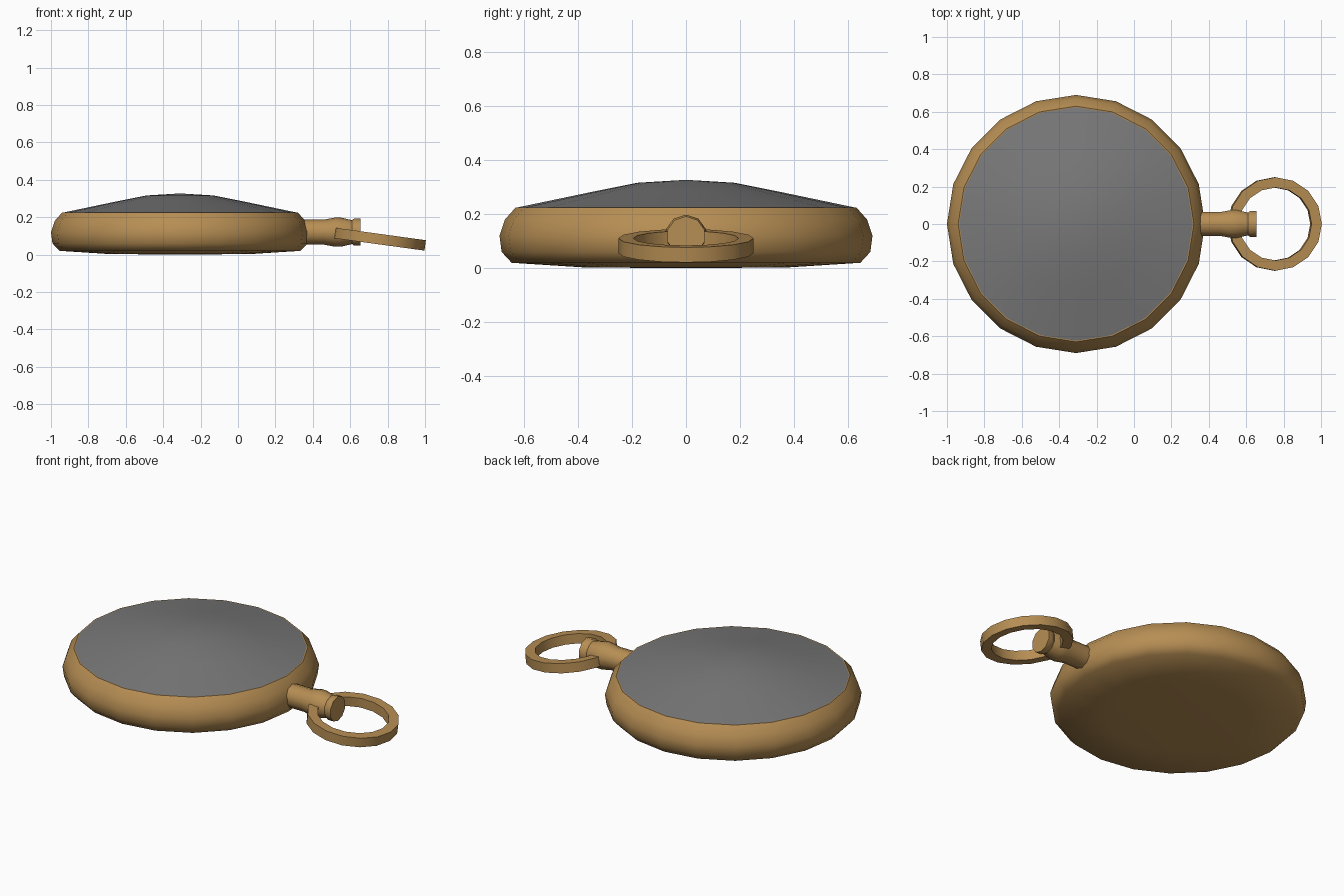
import bpy, bmesh, math
from mathutils import Matrix, Vector

if "Cube" in bpy.data.objects:
    bpy.data.objects.remove(bpy.data.objects["Cube"])


def material(name, rgb):
    m = bpy.data.materials.new(name)
    m.diffuse_color = (*rgb, 1)
    m.use_nodes = True
    m.node_tree.nodes["Principled BSDF"].inputs["Base Color"].default_value = m.diffuse_color
    return m


gold = material("aged gold", (0.47, 0.27, 0.088))
grey = material("grey glass", (0.19, 0.19, 0.19))


def lathe(name, profile, sides, mat, matrix, start=0.0, closed=False, smooth=40):
    """Revolve (radius, height) points round z, then place with a matrix."""
    bm = bmesh.new()
    rings = []
    for r, z in profile:
        if r == 0:
            rings.append([bm.verts.new((0, 0, z))] * sides)
        else:
            rings.append([bm.verts.new((r * math.cos(start + 2 * math.pi * i / sides),
                                        r * math.sin(start + 2 * math.pi * i / sides), z))
                          for i in range(sides)])
    pairs = list(zip(rings, rings[1:]))
    if closed:
        pairs.append((rings[-1], rings[0]))
    for a, b in pairs:
        for i in range(sides):
            j = (i + 1) % sides
            quad = list(dict.fromkeys((a[i], a[j], b[j], b[i])))
            bm.faces.new(quad)
    bmesh.ops.recalc_face_normals(bm, faces=bm.faces)
    bm.transform(matrix)
    mesh = bpy.data.meshes.new(name)
    bm.to_mesh(mesh)
    bm.free()
    mesh.materials.append(mat)
    ob = bpy.data.objects.new(name, mesh)
    bpy.context.collection.objects.link(ob)
    bpy.ops.object.select_all(action='DESELECT')
    ob.select_set(True)
    bpy.context.view_layer.objects.active = ob
    bpy.ops.object.shade_smooth_by_angle(angle=math.radians(smooth))
    return ob


centre = Matrix.Translation((-0.31, 0, 0))

# Round case with a gently domed back and rolled rim
lathe("case", [(0, 0), (0.38, 0.003), (0.645, 0.02), (0.682, 0.06), (0.69, 0.12),
               (0.67, 0.18), (0.63, 0.225), (0.615, 0.224), (0, 0.224)],
      20, gold, centre, smooth=50)

# Domed cover
lathe("cover_glass", [(0, 0.2245), (0.625, 0.2245), (0.35, 0.282), (0.18, 0.316), (0, 0.327)],
      20, grey, centre)

# Winding stem with bulge and flanged crown, pointing along +x
lathe("stem", [(0, 0.30), (0.067, 0.30), (0.067, 0.46), (0.078, 0.52), (0.078, 0.55),
               (0.064, 0.61), (0.072, 0.62), (0.072, 0.655), (0, 0.655)],
      10, gold, Matrix.Translation((0, 0, 0.12)) @ Matrix.Rotation(math.pi / 2, 4, 'Y'))

# Flat hanging ring, tipped down at its outer end
lathe("hanging_ring", [(0.195, -0.028), (0.25, -0.028), (0.25, 0.028), (0.195, 0.028)],
      16, gold, Matrix.Translation((0.753, 0, 0.083)) @ Matrix.Rotation(math.radians(7.8), 4, 'Y'),
      closed=True, smooth=30)
